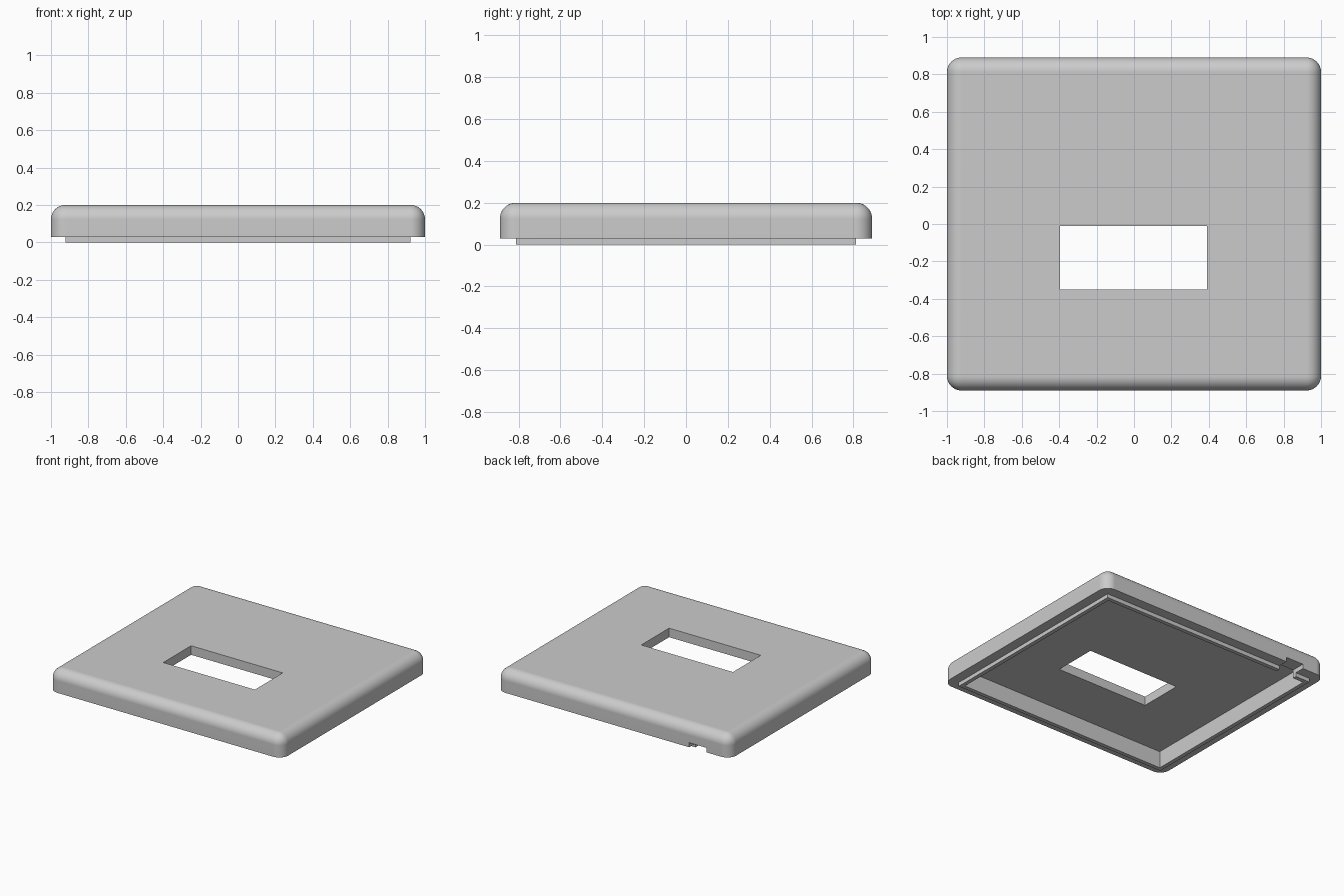
import bpy
import bmesh
from mathutils import Matrix, Vector

cube = bpy.data.objects.get("Cube")
if cube:
    bpy.data.objects.remove(cube, do_unlink=True)

# Overall sizes
HALF_X, HALF_Y = 1.0, 0.89
RIM_Z, TOP_Z, CEILING_Z = 0.03, 0.2, 0.13
FILLET = 0.077
LIP_INSET, CAVITY_INSET = 0.077, 0.108

grey = bpy.data.materials.new("light_grey_plastic")
grey.use_nodes = True
colour = (0.6, 0.6, 0.6, 1)
grey.diffuse_color = colour
grey.node_tree.nodes["Principled BSDF"].inputs["Base Color"].default_value = colour


def box(name, low, high, fillet=0):
    """Box between two corners; a fillet rounds every edge except the bottom ones."""
    low, high = Vector(low), Vector(high)
    size = high - low
    bm = bmesh.new()
    bmesh.ops.create_cube(bm, size=1, matrix=Matrix.Translation((low + high) / 2)
                          @ Matrix.Diagonal((*size, 1)))
    if fillet:
        edges = [e for e in bm.edges if max(v.co.z for v in e.verts) > high.z - 0.001]
        bmesh.ops.bevel(bm, geom=edges, offset=fillet, segments=10, profile=0.5,
                        affect='EDGES', clamp_overlap=True)
    mesh = bpy.data.meshes.new(name)
    bm.to_mesh(mesh)
    bm.free()
    mesh.materials.append(grey)
    obj = bpy.data.objects.new(name, mesh)
    bpy.context.collection.objects.link(obj)
    return obj


def inset_box(name, inset, z_low, z_high):
    x, y = HALF_X - inset, HALF_Y - inset
    return box(name, (-x, -y, z_low), (x, y, z_high))


def combine(target, tool, operation):
    """Apply a boolean and remove the helper."""
    tool.hide_render = True
    mod = target.modifiers.new(operation.title(), 'BOOLEAN')
    mod.operation = operation
    mod.solver = 'EXACT'
    mod.object = tool
    bpy.ops.object.modifier_apply(modifier=mod.name)
    bpy.data.objects.remove(tool, do_unlink=True)


# Rounded cover shell
cover = box("cover", (-HALF_X, -HALF_Y, RIM_Z), (HALF_X, HALF_Y, TOP_Z), FILLET)
bpy.ops.object.select_all(action='DESELECT')
bpy.context.view_layer.objects.active = cover
cover.select_set(True)

# Locating lip below the rim, then the hollow underside
combine(cover, inset_box("lip", LIP_INSET, 0, 0.1), 'UNION')
combine(cover, inset_box("cavity", CAVITY_INSET, -0.1, CEILING_Z), 'DIFFERENCE')

# Window through the top
combine(cover, box("window", (-0.395, -0.35, 0.05), (0.39, -0.01, 0.3)), 'DIFFERENCE')

# Cable notch through the back wall
combine(cover, box("notch", (-0.8, 0.7, -0.1), (-0.65, 1, 0.065)), 'DIFFERENCE')

# Smooth fillets, crisp corners
bpy.ops.object.shade_smooth_by_angle(angle=0.6)
weighted = cover.modifiers.new("Weighted normals", 'WEIGHTED_NORMAL')
weighted.keep_sharp = True
